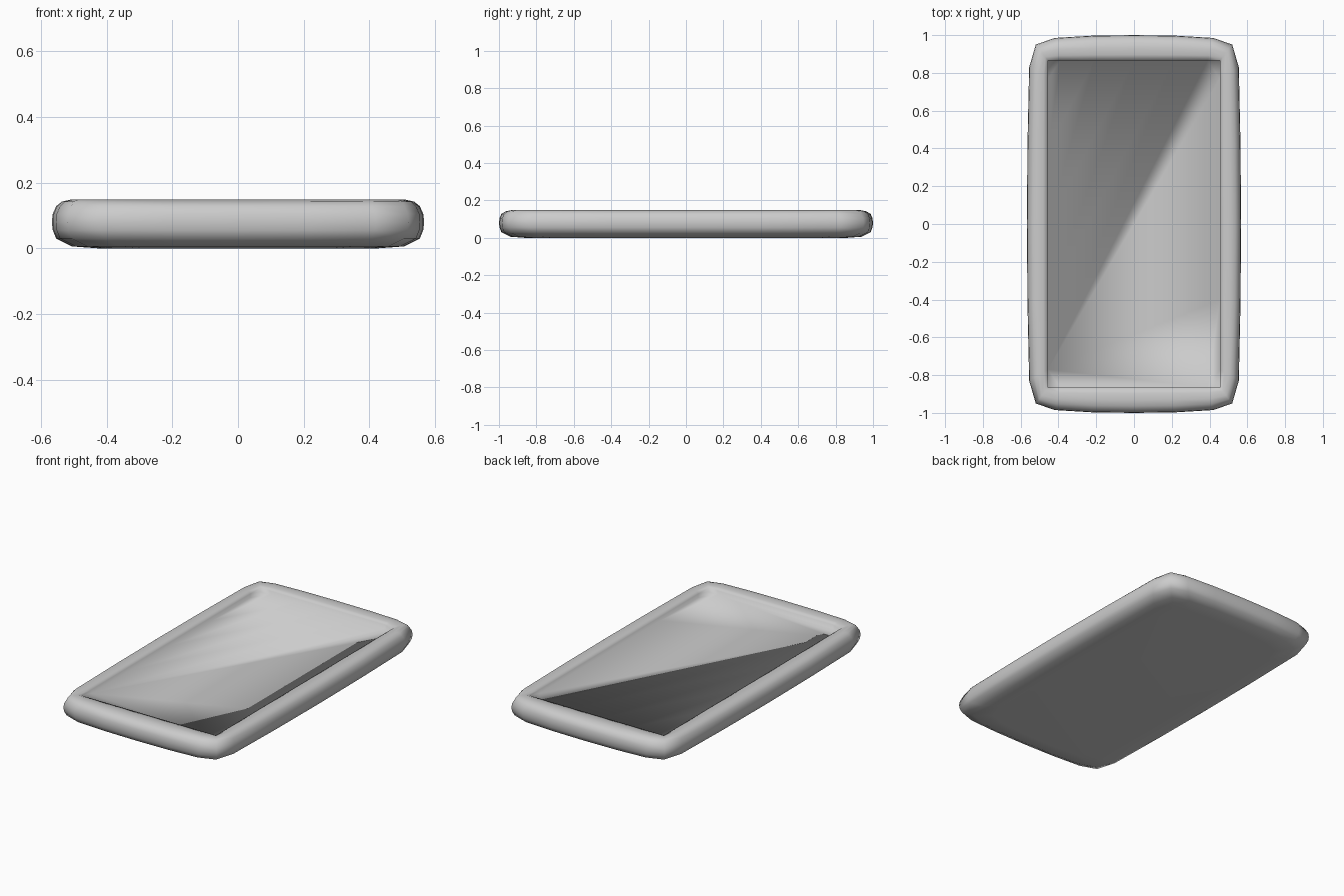
import bpy, bmesh

if "Cube" in bpy.data.objects:
    bpy.data.objects.remove(bpy.data.objects["Cube"])

# Quarter plan outline, from back middle round to right middle
outer_q = [(0, 1.0), (0.22, 0.997), (0.42, 0.985), (0.52, 0.95),
           (0.555, 0.83), (0.564, 0.42), (0.567, 0)]
# Matching points on the sharp-cornered screen opening
inner_q = [(0, 0.865), (0.21, 0.865), (0.39, 0.865), (0.455, 0.865),
           (0.455, 0.77), (0.455, 0.4), (0.455, 0)]


def full_loop(q):
    """Mirror a quarter outline into a closed loop."""
    half = q + [(x, -y) for x, y in reversed(q[:-1])]
    return half + [(-x, y) for x, y in reversed(half[1:-1])]


def inset(q, d):
    """Pull a quarter outline inward by d on each axis."""
    return [(max(x - d * min(1, x / 0.42), 0), max(y - d * min(1, y / 0.83), 0))
            for x, y in q]


def blend(a, b, t):
    return [(p[0] + (r[0] - p[0]) * t, p[1] + (r[1] - p[1]) * t) for p, r in zip(a, b)]


bm = bmesh.new()
rings = []


def add_ring(q, z):
    rings.append([bm.verts.new((x, y, z)) for x, y in full_loop(q)])


# Rounded outer side, from underside edge up to the rim
for z, d in [(0.0, 0.14), (0.006, 0.06), (0.03, 0.013), (0.055, 0.003),
             (0.08, 0.0), (0.105, 0.003), (0.128, 0.013)]:
    add_ring(inset(outer_q, d), z)

# Rim top rolling over to the opening, then the shallow recess wall
for z, t in [(0.142, 0.27), (0.148, 0.5), (0.146, 0.77), (0.138, 1.0), (0.115, 1.0)]:
    add_ring(blend(outer_q, inner_q, t), z)

n = len(rings[0])
for lo, hi in zip(rings, rings[1:]):
    for i in range(n):
        j = (i + 1) % n
        bm.faces.new((lo[i], lo[j], hi[j], hi[i]))

# Flat underside and recessed screen
bm.faces.new(rings[0])
bm.faces.new(rings[-1])
bmesh.ops.recalc_face_normals(bm, faces=bm.faces)
for f in bm.faces:
    f.smooth = True

mesh = bpy.data.meshes.new("tablet_body")
bm.to_mesh(mesh)
bm.free()
body = bpy.data.objects.new("tablet_body", mesh)
bpy.context.collection.objects.link(body)
